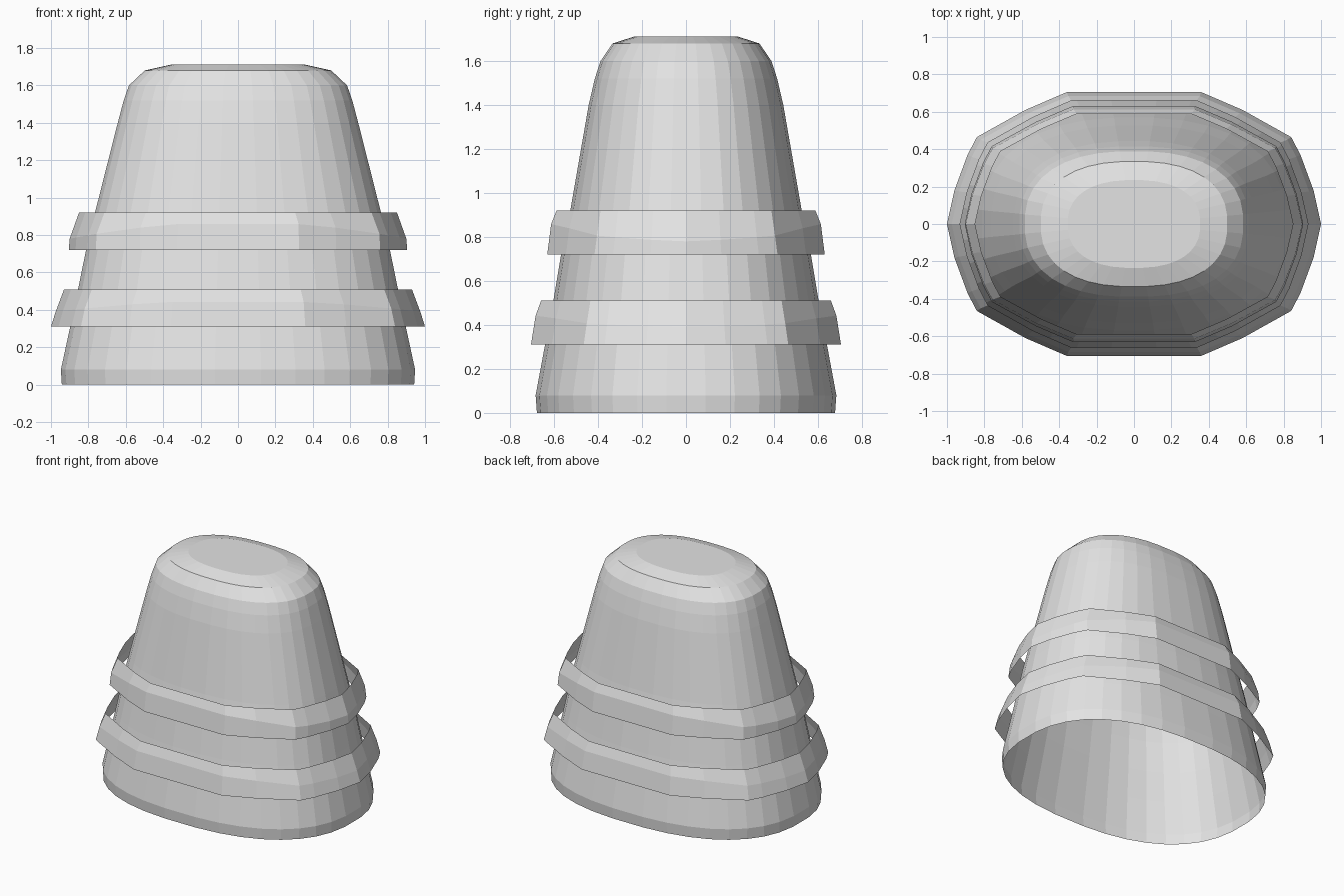
import bpy, bmesh, math

cube = bpy.data.objects.get("Cube")
if cube:
    bpy.data.objects.remove(cube, do_unlink=True)

grey = bpy.data.materials.new("plain grey")
grey.use_nodes = True
grey.diffuse_color = (0.77, 0.77, 0.77, 1)
grey.node_tree.nodes["Principled BSDF"].inputs["Base Color"].default_value = (0.77, 0.77, 0.77, 1)


def loft(name, rows, cap_top=False):
    """Skin a stack of closed loops into an open, flat-shaded shell."""
    bm = bmesh.new()
    loops = [[bm.verts.new(p) for p in row] for row in rows]
    n = len(loops[0])
    for low, high in zip(loops, loops[1:]):
        for i in range(n):
            j = (i + 1) % n
            bm.faces.new((low[i], low[j], high[j], high[i]))
    if cap_top:
        bm.faces.new(loops[-1])
    mesh = bpy.data.meshes.new(name)
    bm.to_mesh(mesh)
    bm.free()
    mesh.materials.append(grey)
    obj = bpy.data.objects.new(name, mesh)
    bpy.context.collection.objects.link(obj)
    return obj


def oval(rx, ry, z, sides=36, power=2.4):
    """Slightly squared oval loop."""
    def bend(v):
        return math.copysign(abs(v) ** (2 / power), v)
    angles = [math.tau * (i + 0.5) / sides for i in range(sides)]
    return [(rx * bend(math.cos(a)), ry * bend(math.sin(a)), z) for a in angles]


# Tapered hollow body, open underneath: half width, half depth, height
body_profile = [
    (0.945, 0.68, 0.0), (0.95, 0.686, 0.08), (0.90, 0.643, 0.31),
    (0.858, 0.605, 0.51), (0.815, 0.57, 0.72), (0.767, 0.528, 0.92),
    (0.645, 0.444, 1.40), (0.613, 0.416, 1.52), (0.585, 0.39, 1.60),
    (0.50, 0.335, 1.68), (0.355, 0.235, 1.712),
]
loft("body", [oval(*p) for p in body_profile], cap_top=True)

# Angular outline shared by both bands, mirrored from one quarter
quarter = [(1.0, 0.0), (0.96, 0.18), (0.89, 0.37), (0.84, 0.465),
           (0.58, 0.61), (0.36, 0.705)]
half = quarter + [(-x, y) for x, y in reversed(quarter)]
outline = half + [(x, -y) for x, y in reversed(half[1:-1])]


def band(name, bottom, middle, top, end_drop):
    """Loose band; its shoulder sits lower towards the two ends."""
    rows = []
    for (sx, sy, z), drop in ((bottom, 0), (middle, end_drop), (top, 0)):
        rows.append([(x * sx, y * sy, z - drop * x * x) for x, y in outline])
    return loft(name, rows)


band("lower_band", (1.0, 1.0, 0.31), (0.975, 0.97, 0.45), (0.93, 0.935, 0.51), 0.06)
band("upper_band", (0.905, 0.895, 0.72), (0.90, 0.87, 0.87), (0.85, 0.835, 0.92), 0.09)
